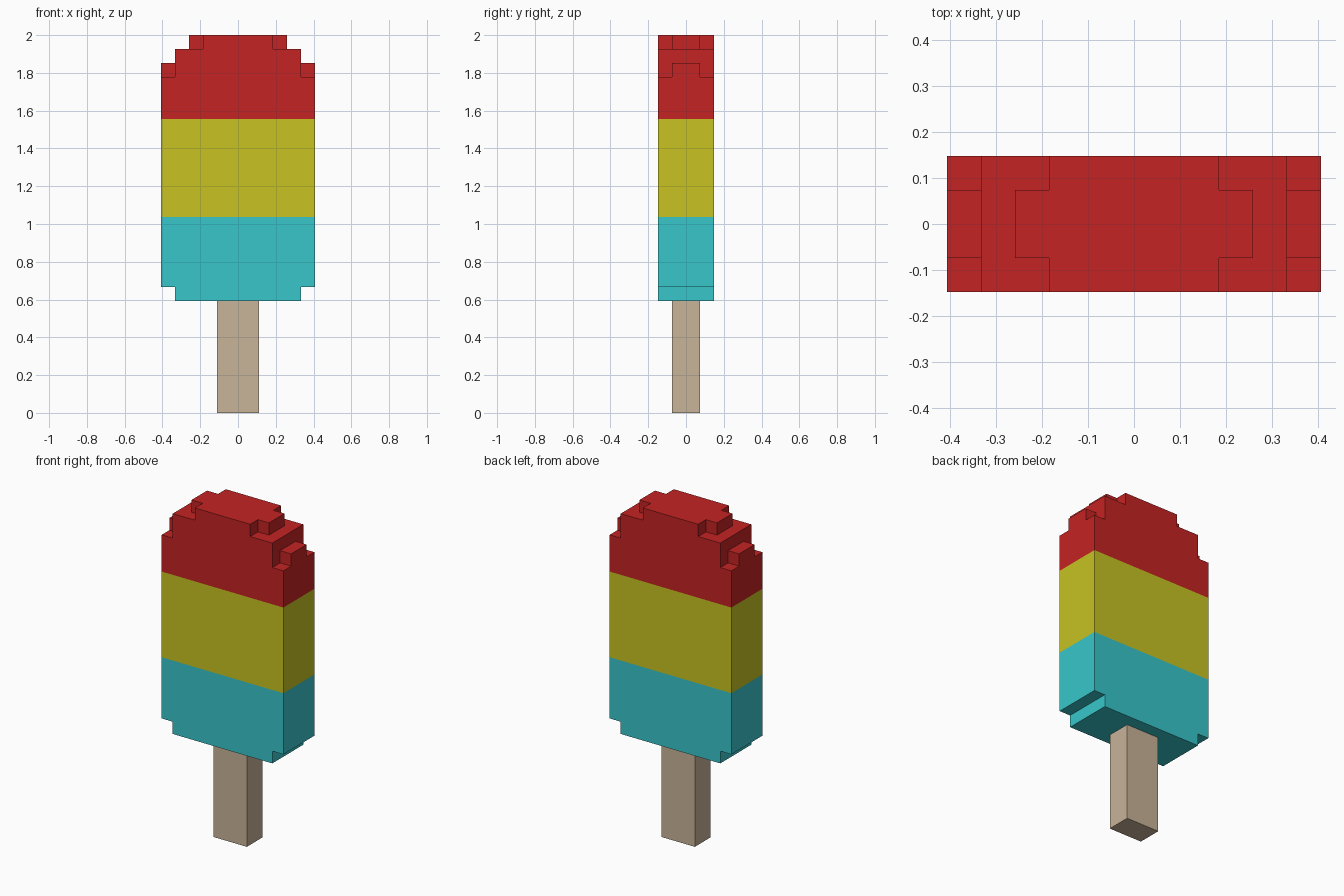
import bpy
import bmesh
from mathutils import Vector

if "Cube" in bpy.data.objects:
    bpy.data.objects.remove(bpy.data.objects["Cube"])

UNIT = 2 / 27  # edge of one building block; the lolly is 27 blocks tall


def make_material(name, rgb):
    """Flat material from an sRGB colour."""
    linear = [((c / 255 + 0.055) / 1.055) ** 2.4 for c in rgb] + [1]
    mat = bpy.data.materials.new(name)
    mat.use_nodes = True
    mat.diffuse_color = linear
    bsdf = mat.node_tree.nodes["Principled BSDF"]
    bsdf.inputs["Base Color"].default_value = linear
    bsdf.inputs["Roughness"].default_value = 0.8
    return mat


def blocks(width, depth, bottom, top):
    """Grid cells of a centred box, measured in blocks."""
    return {(x - width / 2, y - depth / 2, z)
            for x in range(width) for y in range(depth) for z in range(bottom, top)}


# Each part is a union of stepped, centred boxes
parts = {
    "stick": (blocks(3, 2, 0, 8), make_material("wood", (200, 179, 152))),
    "bottom_ice": (blocks(9, 4, 8, 9) | blocks(11, 4, 9, 14),
                   make_material("turquoise ice", (56, 198, 203))),
    "middle_ice": (blocks(11, 4, 14, 21), make_material("yellow ice", (200, 195, 35))),
    "top_ice": (blocks(11, 4, 21, 24) | blocks(11, 2, 24, 25) | blocks(9, 4, 24, 26)
                | blocks(7, 2, 26, 27) | blocks(5, 4, 26, 27),
                make_material("red ice", (197, 35, 35))),
}
solid = set().union(*(cells for cells, _ in parts.values()))
axes = [Vector(a) for a in ((1, 0, 0), (0, 1, 0), (0, 0, 1))]


def build(name, cells, mat):
    """Outer skin of the cells, with flat areas merged."""
    bm = bmesh.new()
    for cell in sorted(cells):
        centre = Vector(cell) + Vector((0.5, 0.5, 0.5))
        for i in range(3):
            for sign in (-1, 1):
                normal = axes[i] * sign
                if tuple(Vector(cell) + normal) in solid:
                    continue
                u, v = axes[(i + 1) % 3], axes[(i + 2) % 3] * sign
                corners = [centre + (normal + u * a + v * b) / 2
                           for a, b in ((-1, -1), (1, -1), (1, 1), (-1, 1))]
                bm.faces.new([bm.verts.new(c * UNIT) for c in corners])
    bmesh.ops.remove_doubles(bm, verts=bm.verts, dist=UNIT / 100)
    bmesh.ops.dissolve_limit(bm, angle_limit=0.01, verts=bm.verts, edges=bm.edges)
    mesh = bpy.data.meshes.new(name)
    bm.to_mesh(mesh)
    bm.free()
    mesh.materials.append(mat)
    obj = bpy.data.objects.new(name, mesh)
    bpy.context.collection.objects.link(obj)


for part, (cells, mat) in parts.items():
    build(part, cells, mat)
